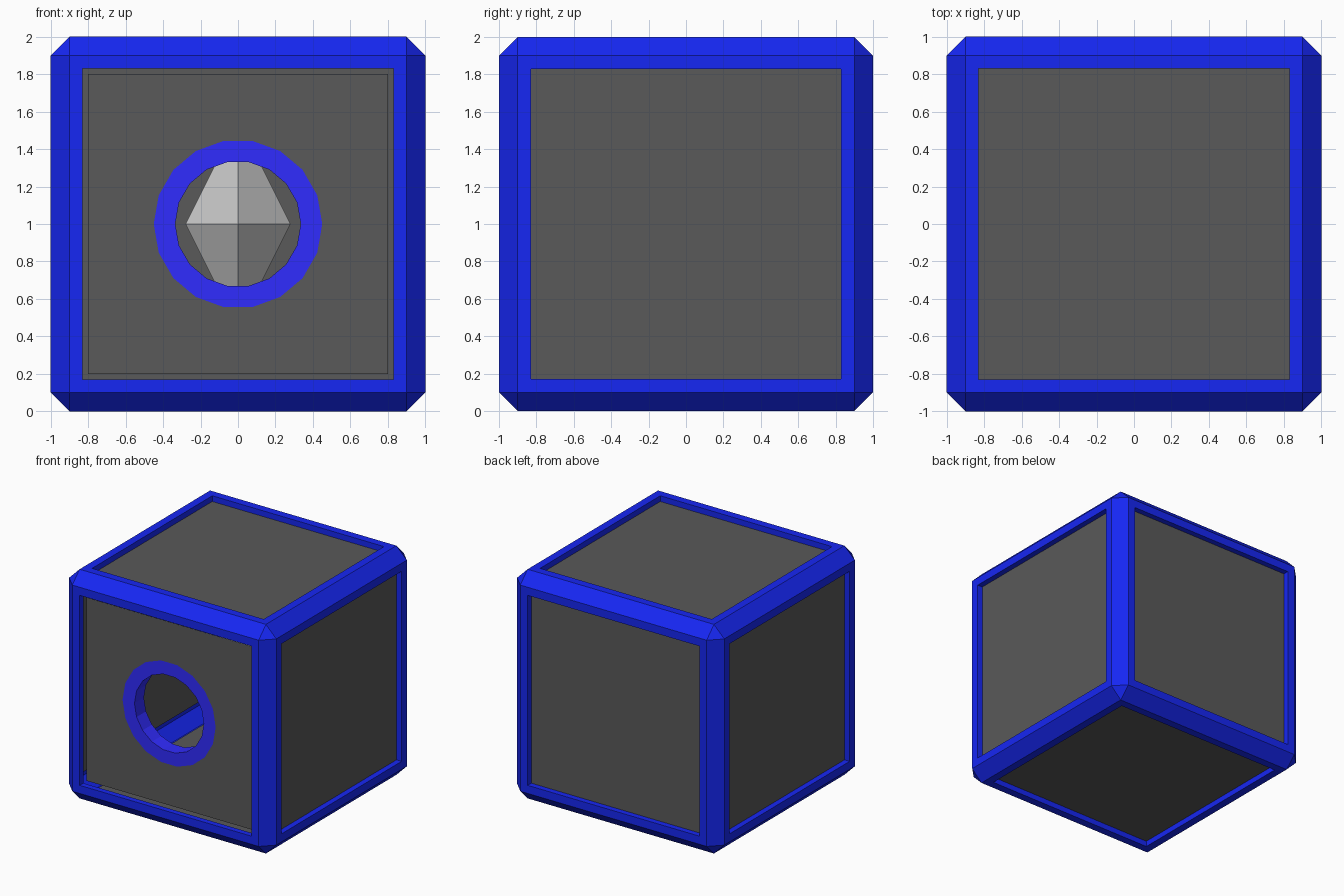
import bpy, bmesh, math
from mathutils import Vector

if "Cube" in bpy.data.objects:
    bpy.data.objects.remove(bpy.data.objects["Cube"])

SIDES, R_OUT, R_IN = 18, 0.45, 0.335
PANEL_Y, MID = -0.95, 1.0


def material(name, rgb):
    m = bpy.data.materials.new(name)
    m.diffuse_color = (*rgb, 1)
    m.use_nodes = True
    m.node_tree.nodes["Principled BSDF"].inputs["Base Color"].default_value = m.diffuse_color
    return m


blue = material("frame_blue", (0.008, 0.02, 0.9))
ring_blue = material("ring_blue", (0.03, 0.025, 1.0))
dark = material("panel_grey", (0.1, 0.1, 0.1))


def finish(bm, name, *mats):
    me = bpy.data.meshes.new(name)
    bm.to_mesh(me)
    bm.free()
    for m in mats:
        me.materials.append(m)
    ob = bpy.data.objects.new(name, me)
    bpy.context.collection.objects.link(ob)
    return ob


def circle(bm, r, y):
    return [bm.verts.new((r * math.cos(2 * math.pi * i / SIDES), y,
                          MID + r * math.sin(2 * math.pi * i / SIDES)))
            for i in range(SIDES)]


def loop_edges(bm, vs):
    return [bm.edges.new((vs[i], vs[(i + 1) % len(vs)])) for i in range(len(vs))]


# hollow case: bevelled cube, inset borders, recessed panels
bm = bmesh.new()
bmesh.ops.create_cube(bm, size=2)
bmesh.ops.translate(bm, verts=bm.verts, vec=(0, 0, MID))
bmesh.ops.bevel(bm, geom=bm.edges[:], offset=0.1, segments=1,
                affect='EDGES', profile=0.5)
bm.normal_update()
sides = [f for f in bm.faces if f.calc_area() > 2]
bmesh.ops.inset_individual(bm, faces=sides, thickness=0.1, depth=0)
bm.normal_update()
sides = [f for f in bm.faces if f.calc_area() > 2]
panels = bmesh.ops.extrude_discrete_faces(bm, faces=sides)["faces"]
bm.normal_update()
for f in panels:
    f.material_index = 1
    bmesh.ops.translate(bm, verts=f.verts, vec=f.normal * -0.05)
front = [f for f in panels if f.normal.y < -0.9]
bmesh.ops.delete(bm, geom=front, context='FACES_ONLY')
finish(bm, "case", blue, dark)

# front panel with a round opening
bm = bmesh.new()
corners = [bm.verts.new((x, PANEL_Y, MID + z))
           for x, z in ((-.8, -.8), (.8, -.8), (.8, .8), (-.8, .8))]
edges = loop_edges(bm, corners) + loop_edges(bm, circle(bm, R_OUT, PANEL_Y))
bmesh.ops.triangle_fill(bm, edges=edges, use_beauty=True, normal=Vector((0, -1, 0)))
bm.normal_update()
for f in bm.faces:
    if f.normal.y > 0:
        f.normal_flip()
finish(bm, "front_panel", dark)

# porthole: flat rim flush with the panel, and a short tube going inward
bm = bmesh.new()
loops = [circle(bm, R_OUT, PANEL_Y), circle(bm, R_IN, PANEL_Y),
         circle(bm, R_IN, PANEL_Y + 0.13)]
for a, b in zip(loops, loops[1:]):
    for i in range(SIDES):
        j = (i + 1) % SIDES
        bm.faces.new((a[i], b[i], b[j], a[j])).normal_flip()
bm.normal_update()
if max(bm.faces, key=lambda f: abs(f.normal.y)).normal.y > 0:
    bmesh.ops.reverse_faces(bm, faces=bm.faces[:])
finish(bm, "porthole_ring", ring_blue)

# crystal floating inside
bm = bmesh.new()
for s in (-1, 1):
    for v in ((0.28 * s, 0, 0), (0, 0.28 * s, 0), (0, 0, 0.56 * s)):
        bm.verts.new(Vector(v) + Vector((0, 0, MID)))
bmesh.ops.convex_hull(bm, input=bm.verts[:])
bmesh.ops.recalc_face_normals(bm, faces=bm.faces[:])
finish(bm, "crystal")
